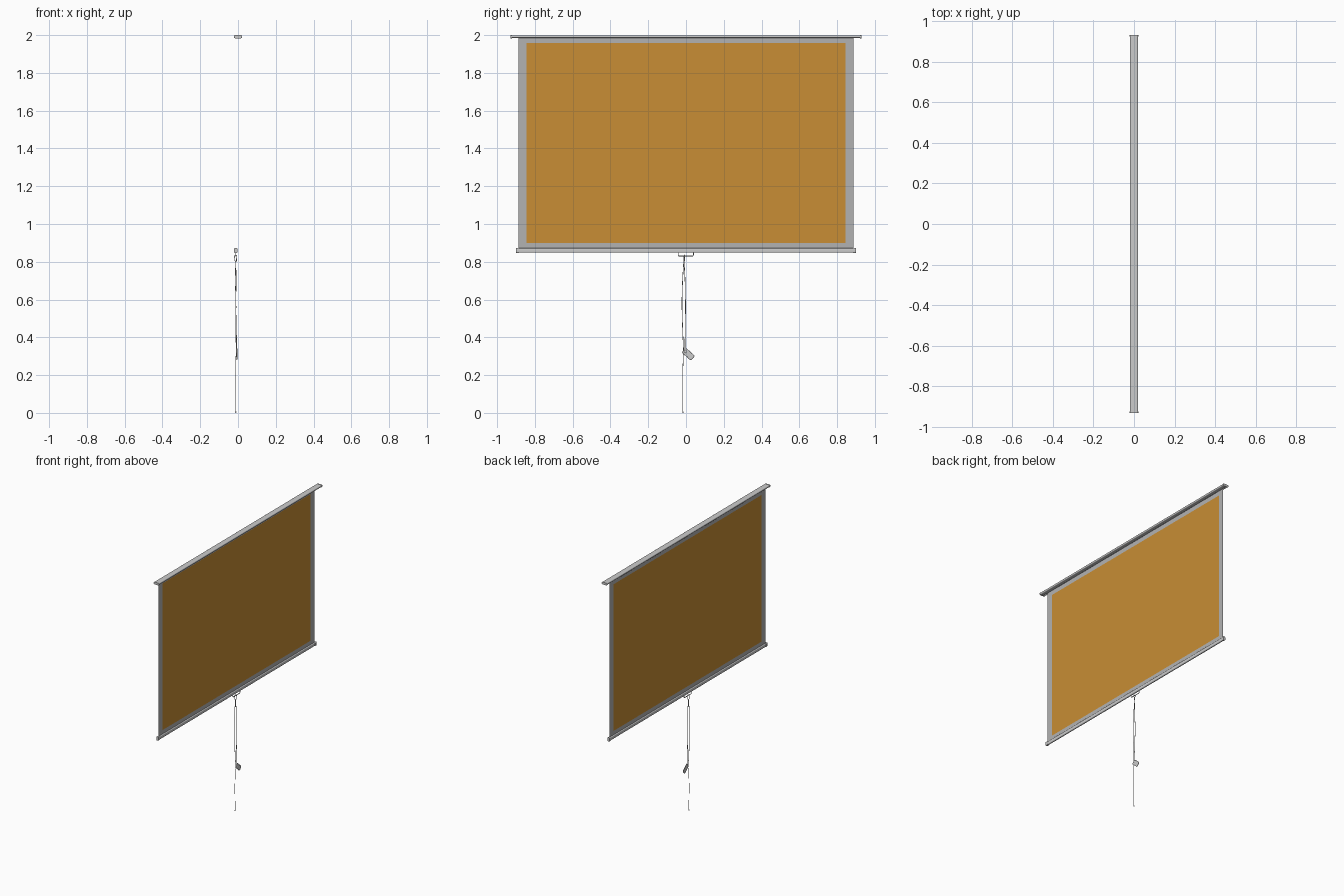
import bpy, bmesh, math
from mathutils import Matrix

if "Cube" in bpy.data.objects:
    bpy.data.objects.remove(bpy.data.objects["Cube"])

SX = -0.012  # depth of the hanging fabric


def finish(name, bm, mats=(), angle=35):
    bmesh.ops.recalc_face_normals(bm, faces=bm.faces)
    me = bpy.data.meshes.new(name)
    bm.to_mesh(me)
    bm.free()
    ob = bpy.data.objects.new(name, me)
    bpy.context.collection.objects.link(ob)
    for m in mats:
        me.materials.append(m)
    bpy.ops.object.select_all(action='DESELECT')
    ob.select_set(True)
    bpy.context.view_layer.objects.active = ob
    bpy.ops.object.shade_smooth_by_angle(angle=math.radians(angle))
    return ob


def extrude_y(name, pts, y0, y1):
    """Extrude an x/z profile along y."""
    bm = bmesh.new()
    f = bm.faces.new([bm.verts.new((x, y0, z)) for x, z in pts])
    r = bmesh.ops.extrude_face_region(bm, geom=[f])
    vs = [v for v in r['geom'] if isinstance(v, bmesh.types.BMVert)]
    bmesh.ops.translate(bm, verts=vs, vec=(0, y1 - y0, 0))
    return finish(name, bm)


def rounded(cx, cz, w, h, r, n=4):
    """Rounded rectangle, centred on cx, cz."""
    pts = []
    for k, (sx, sz) in enumerate([(1, 1), (-1, 1), (-1, -1), (1, -1)]):
        for i in range(n + 1):
            a = math.pi / 2 * (k + i / n)
            pts.append((cx + sx * (w / 2 - r) + r * math.cos(a),
                        cz + sz * (h / 2 - r) + r * math.sin(a)))
    return pts


def tube(name, pts, r, smooth=True, cyclic=False):
    cu = bpy.data.curves.new(name, 'CURVE')
    cu.dimensions = '3D'
    cu.bevel_depth = r
    cu.bevel_resolution = 1
    cu.use_fill_caps = True
    cu.resolution_u = 6
    sp = cu.splines.new('BEZIER' if smooth else 'POLY')
    if smooth:
        sp.bezier_points.add(len(pts) - 1)
        for b, p in zip(sp.bezier_points, pts):
            b.co = p
            b.handle_left_type = b.handle_right_type = 'AUTO'
    else:
        sp.points.add(len(pts) - 1)
        for b, p in zip(sp.points, pts):
            b.co = (*p, 1)
    sp.use_cyclic_u = cyclic
    ob = bpy.data.objects.new(name, cu)
    bpy.context.collection.objects.link(ob)
    return ob


# Top case: hollow channel with a slot underneath, closed by end caps
outer = rounded(0, 1.992, 0.040, 0.014, 0.005)
inner = rounded(0, 1.992, 0.036, 0.010, 0.003)
cut = 15  # start of the fourth (lower right) corner
slot_r, slot_l = -0.006, -0.018 + 0.002
loop_out = [(slot_r, 1.985)] + outer[cut:] + outer[:cut] + [(slot_l, 1.985)]
loop_in = [(slot_l, 1.987)] + (inner[cut:] + inner[:cut])[::-1] + [(slot_r, 1.987)]
# order: right slot lip, lower right, up and over, lower left, left lip, then back inside
extrude_y("top_case", loop_out + loop_in, -0.925, 0.925)
for s, n in ((-1, "left"), (1, "right")):
    extrude_y("case_end_cap_" + n, rounded(0, 1.9915, 0.042, 0.017, 0.006), s * 0.922, s * 0.93)

# Fabric: grey border around an orange picture area
grey = bpy.data.materials.new("border_grey")
grey.diffuse_color = (0.45, 0.45, 0.45, 1)
grey.use_nodes = True
grey.node_tree.nodes["Principled BSDF"].inputs["Base Color"].default_value = grey.diffuse_color
orange = bpy.data.materials.new("picture_orange")
orange.diffuse_color = (0.58, 0.27, 0.035, 1)
orange.use_nodes = True
orange.node_tree.nodes["Principled BSDF"].inputs["Base Color"].default_value = orange.diffuse_color
bm = bmesh.new()
ys, zs = (-0.888, -0.845, 0.845, 0.888), (0.865, 0.90, 1.957, 1.99)
g = [[bm.verts.new((SX, y, z)) for z in zs] for y in ys]
for i in range(3):
    for j in range(3):
        f = bm.faces.new((g[i][j], g[i + 1][j], g[i + 1][j + 1], g[i][j + 1]))
        f.material_index = int(i == 1 and j == 1)
finish("screen_fabric", bm, (grey, orange))

# Bottom weight bar with end caps
extrude_y("bottom_bar", rounded(SX, 0.860, 0.014, 0.024, 0.005), -0.89, 0.89)
for s, n in ((-1, "left"), (1, "right")):
    extrude_y("bar_end_cap_" + n, rounded(SX, 0.860, 0.017, 0.028, 0.006), s * 0.885, s * 0.90)

# Wire pull handle
tube("pull_handle", [(SX, -0.041, 0.852), (SX, -0.041, 0.834), (SX, -0.038, 0.831),
                     (SX, 0.036, 0.831), (SX, 0.039, 0.834), (SX, 0.039, 0.852)], 0.0025, False)

# Cord looped over the handle, hanging in two strands, with a single tail
tube("cord_loop", [(SX - 0.005, -0.012, 0.815), (SX - 0.005, -0.010, 0.832), (SX, -0.009, 0.836),
                   (SX + 0.005, -0.008, 0.832), (SX + 0.004, -0.008, 0.815),
                   (SX, -0.010, 0.800), (SX - 0.004, -0.012, 0.805)], 0.0018, True, True)
tube("cord_left_strand", [(SX, -0.012, 0.80), (SX - 0.002, -0.018, 0.70), (SX + 0.001, -0.021, 0.58),
                          (SX, -0.018, 0.45), (SX + 0.003, -0.013, 0.33)], 0.0018)
tube("cord_right_strand", [(SX, -0.010, 0.80), (SX + 0.002, -0.005, 0.70), (SX, -0.003, 0.58),
                           (SX + 0.003, -0.004, 0.45), (SX + 0.005, -0.006, 0.33)], 0.0018)
tube("cord_tail", [(SX + 0.003, -0.013, 0.34), (SX, -0.016, 0.25), (SX, -0.016, 0.003)], 0.0015)
bm = bmesh.new()
bmesh.ops.create_uvsphere(bm, u_segments=10, v_segments=6, radius=0.004,
                          matrix=Matrix.Translation((SX, -0.016, 0.004)))
finish("cord_end_bead", bm)

# Hanging tag: tilted plate with a raised rim and an eyelet
tilt = Matrix.Translation((-0.006, 0.012, 0.311)) @ Matrix.Rotation(math.radians(-42), 4, 'X')
bm = bmesh.new()
f = bm.faces.new([bm.verts.new((-0.0015, y, z)) for y, z in rounded(0, 0, 0.064, 0.032, 0.007)])
r = bmesh.ops.extrude_face_region(bm, geom=[f])
bmesh.ops.translate(bm, verts=[v for v in r['geom'] if isinstance(v, bmesh.types.BMVert)],
                    vec=(0.003, 0, 0))
bm.transform(tilt)
finish("tag", bm)
rim = tube("tag_rim", [(0, y, z) for y, z in rounded(0, 0, 0.062, 0.030, 0.007)], 0.0022, False, True)
rim.matrix_world = tilt
eye = tube("tag_eyelet", [(0, -0.021 + 0.006 * math.cos(a * math.pi / 6), 0.006 * math.sin(a * math.pi / 6))
                          for a in range(12)], 0.0022, False, True)
eye.matrix_world = tilt
